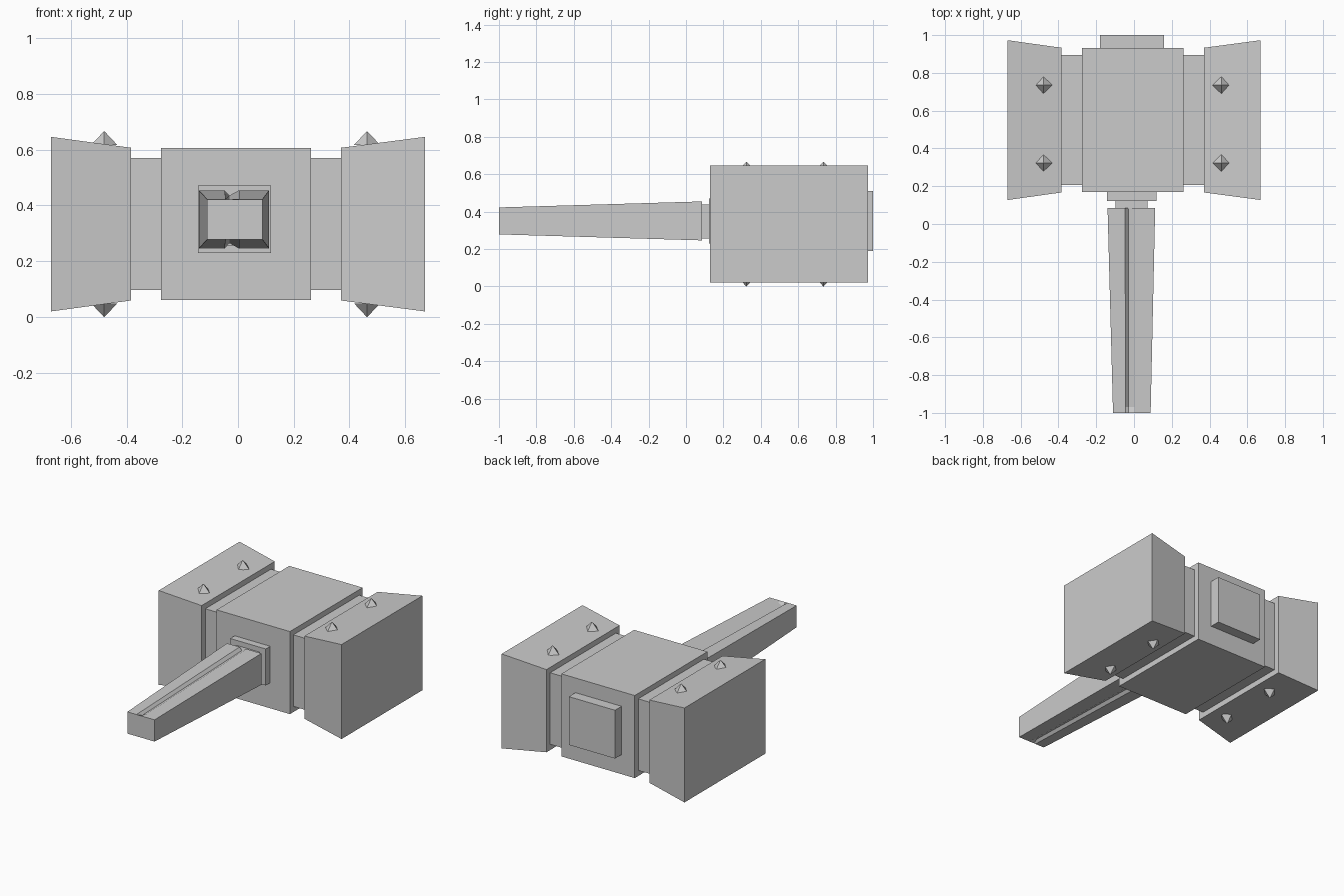
import bpy, bmesh

if "Cube" in bpy.data.objects:
    bpy.data.objects.remove(bpy.data.objects["Cube"])

CY, CZ = 0.55, 0.333   # centre line of the hammer head


def loft(name, rings):
    """Closed solid skinned through rings with equal point counts."""
    bm = bmesh.new()
    vs = [[bm.verts.new(p) for p in ring] for ring in rings]
    n = len(vs[0])
    for a, b in zip(vs, vs[1:]):
        for i in range(n):
            j = (i + 1) % n
            bm.faces.new((a[i], a[j], b[j], b[i]))
    bm.faces.new(vs[0])
    bm.faces.new(vs[-1])
    bmesh.ops.recalc_face_normals(bm, faces=bm.faces)
    me = bpy.data.meshes.new(name)
    bm.to_mesh(me)
    bm.free()
    ob = bpy.data.objects.new(name, me)
    bpy.context.collection.objects.link(ob)
    return ob


def rect_x(x, hy, hz):
    return [(x, CY + sy * hy, CZ + sz * hz)
            for sy, sz in ((-1, -1), (1, -1), (1, 1), (-1, 1))]


def box(name, x0, x1, y0, y1, z0, z1):
    return loft(name, [[(x, y0, z0), (x, y1, z0), (x, y1, z1), (x, y0, z1)]
                       for x in (x0, x1)])


# Head: centre block, inner core and the flared striking blocks
box("centre_block", -0.276, 0.262, 0.169, 0.931, 0.06, 0.607)
box("head_core", -0.40, 0.385, 0.206, 0.894, 0.097, 0.571)
loft("striking_block_left", [rect_x(-0.67, 0.423, 0.313), rect_x(-0.384, 0.383, 0.274)])
loft("striking_block_right", [rect_x(0.67, 0.423, 0.313), rect_x(0.37, 0.383, 0.274)])

# Back plate and handle collars
box("back_plate", -0.18, 0.158, 0.92, 1.0, 0.19, 0.51)
box("collar_large", -0.143, 0.118, 0.122, 0.18, 0.229, 0.471)
box("collar_small", -0.098, 0.072, 0.08, 0.13, 0.256, 0.438)

# Studs: four-sided pyramids above and below each striking block
for side, x in (("left", -0.48), ("right", 0.463)):
    for row, y in (("front", 0.323), ("rear", 0.735)):
        for level, s in (("top", 1), ("bottom", -1)):
            loft(f"stud_{side}_{row}_{level}",
                 [[(x + dx * r, y + dy * r, CZ + s * h)
                   for dx, dy in ((1, 0), (0, 1), (-1, 0), (0, -1))]
                  for r, h in ((0.047, 0.284), (0.001, 0.333))])


# Tapered handle with a shallow groove along top and bottom
def handle_ring(y, depth):
    t = (y + 1) / 1.085
    x0, x1 = -0.111 - 0.029 * t, 0.088 + 0.024 * t
    hz = 0.072 + 0.032 * t
    top = [(x0, hz), (-0.044 - 0.004 * t, hz), (-0.03, hz - depth),
           (0.003, hz), (x1, hz)]
    pts = top + [(x, -z) for x, z in reversed(top)]
    return [(x, y, 0.35 + z) for x, z in pts]


loft("handle", [handle_ring(-1.0, 0.0), handle_ring(-0.97, 0.018), handle_ring(0.085, 0.018)])
